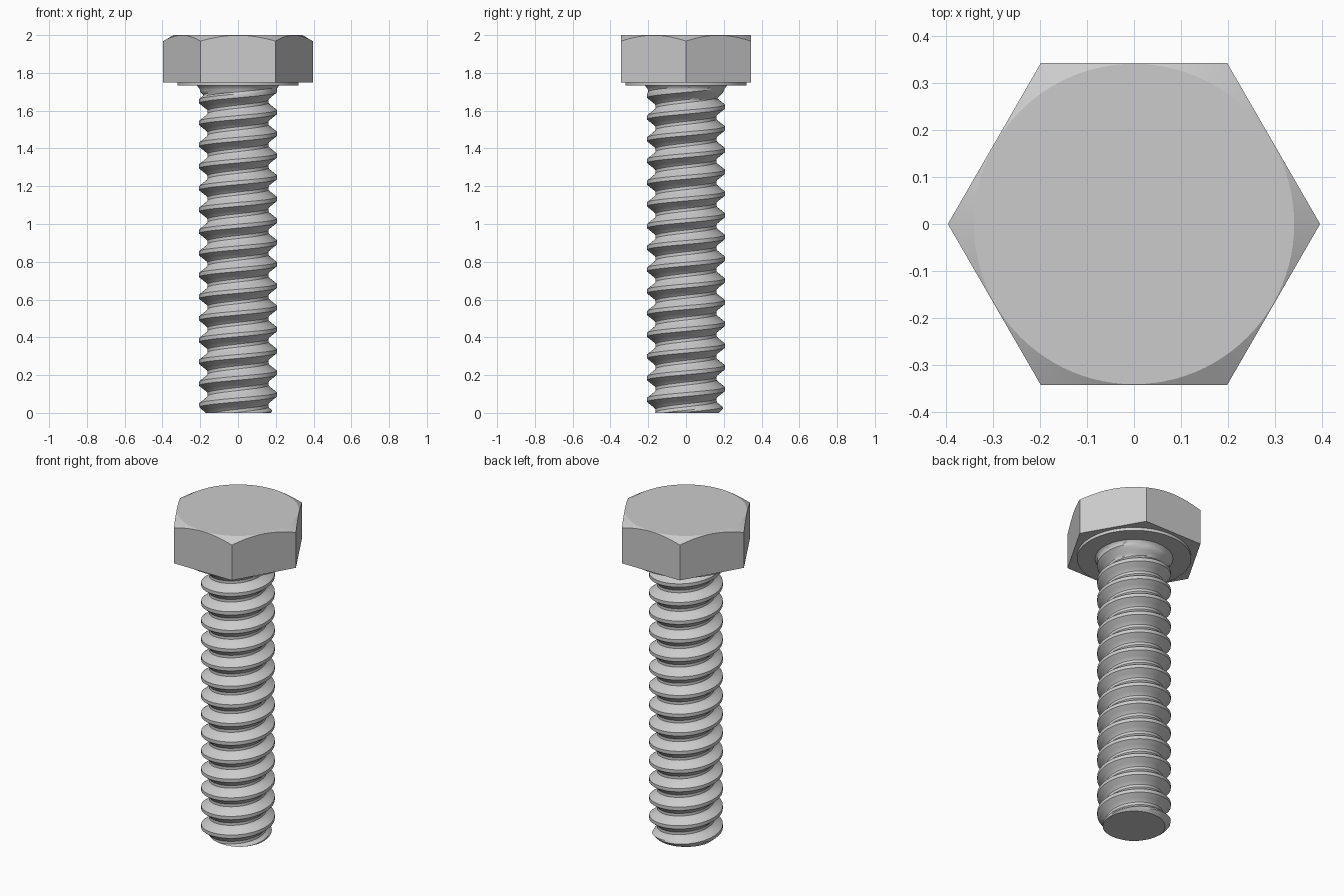
import bpy, bmesh
from math import pi, cos, sin, tan, radians

if "Cube" in bpy.data.objects:
    bpy.data.objects.remove(bpy.data.objects["Cube"])

TOP = 2.0
FLAT = 0.343            # half the width across flats
HEAD_Z = 1.75
WASHER_Z = 1.732
PITCH = 0.115
CREST, ROOT = 0.206, 0.161


def finish(bm, name, angle=30):
    bmesh.ops.remove_doubles(bm, verts=bm.verts, dist=1e-5)
    bmesh.ops.recalc_face_normals(bm, faces=bm.faces)
    mesh = bpy.data.meshes.new(name)
    bm.to_mesh(mesh)
    bm.free()
    ob = bpy.data.objects.new(name, mesh)
    bpy.context.collection.objects.link(ob)
    bpy.ops.object.select_all(action='DESELECT')
    ob.select_set(True)
    bpy.context.view_layer.objects.active = ob
    bpy.ops.object.shade_smooth_by_angle(angle=radians(angle))
    return ob


# Hexagonal head: flat sides whose top edges are arcs cut by a 30 degree cone
bm = bmesh.new()
SEG = 16
rim, circle, corners = [], [], []
for i in range(6 * SEG):
    a = 2 * pi * i / (6 * SEG)
    local = a % (pi / 3) - pi / 6
    r = FLAT / cos(local)
    z = TOP - 0.001 - (r - FLAT) * tan(radians(30))
    rim.append(bm.verts.new((r * cos(a), r * sin(a), z)))
    c = FLAT - 0.002
    circle.append(bm.verts.new((c * cos(a), c * sin(a), TOP)))
    if i % SEG == 0:
        corners.append(bm.verts.new((r * cos(a), r * sin(a), HEAD_Z)))
n = len(rim)
for i in range(n):
    j = (i + 1) % n
    bm.faces.new((rim[i], rim[j], circle[j], circle[i]))
for s in range(6):
    arc = [rim[(s * SEG + k) % n] for k in range(SEG + 1)]
    bm.faces.new([corners[s], corners[(s + 1) % 6]] + arc[::-1])
bm.faces.new(circle)
bm.faces.new(corners)
finish(bm, "hex_head", 20)

# Round washer face under the head
bm = bmesh.new()
bmesh.ops.create_cone(bm, cap_ends=True, segments=96, radius1=0.32,
                      radius2=0.32, depth=HEAD_Z - WASHER_Z + 0.004)
bmesh.ops.translate(bm, verts=bm.verts, vec=(0, 0, (HEAD_Z + WASHER_Z + 0.004) / 2))
finish(bm, "washer_face")


# Threaded shank: columns of points that follow the helix, clamped at both ends
def thread_radius(a, z):
    u = ((z + 0.0175) / PITCH - a / (2 * pi)) % 1.0
    u = min(u, 1 - u)                              # 0 = crest, 0.5 = root
    if u < 0.09:
        r = CREST
    elif u < 0.36:
        r = CREST + (ROOT + 0.006 - CREST) * (u - 0.09) / 0.27
    elif u < 0.43:
        r = ROOT + 0.006 * (0.43 - u) / 0.07
    else:
        r = ROOT
    r = min(r, 0.174 + z)                          # end chamfer
    if z > 1.66:                                   # thread run-out and fillet
        t = max(0, (z - 1.70) / 0.034)
        r = max(r, ROOT + (0.2 - ROOT) * min(1, (z - 1.66) / 0.04) + 0.02 * t * t)
    return r


STEPS = (0, .09, .18, .27, .36, .43, .5, .57, .64, .73, .82, .91)
M, COLS, TURNS = len(STEPS), 96, 19
SHANK_TOP = WASHER_Z + 0.002
bm = bmesh.new()
cols = []
for i in range(COLS):
    a = 2 * pi * i / COLS
    col = []
    for j in range(TURNS * M):
        z = PITCH * (j // M - 2 + STEPS[j % M] + a / (2 * pi)) - 0.0175
        z = min(max(z, 0), SHANK_TOP)
        r = thread_radius(a, z)
        col.append(bm.verts.new((r * cos(a), r * sin(a), z)))
    cols.append(col)
for i in range(COLS):
    nxt = cols[(i + 1) % COLS]
    shift = M if i == COLS - 1 else 0              # the seam climbs one turn
    for j in range(TURNS * M - 1 - shift):
        quad = (cols[i][j], nxt[j + shift], nxt[j + 1 + shift], cols[i][j + 1])
        if max(v.co.z for v in quad) - min(v.co.z for v in quad) > 1e-6:
            bm.faces.new(quad)
bm.faces.new([c[0] for c in cols])
bm.faces.new([c[-1] for c in cols])
finish(bm, "threaded_shank", 35)
